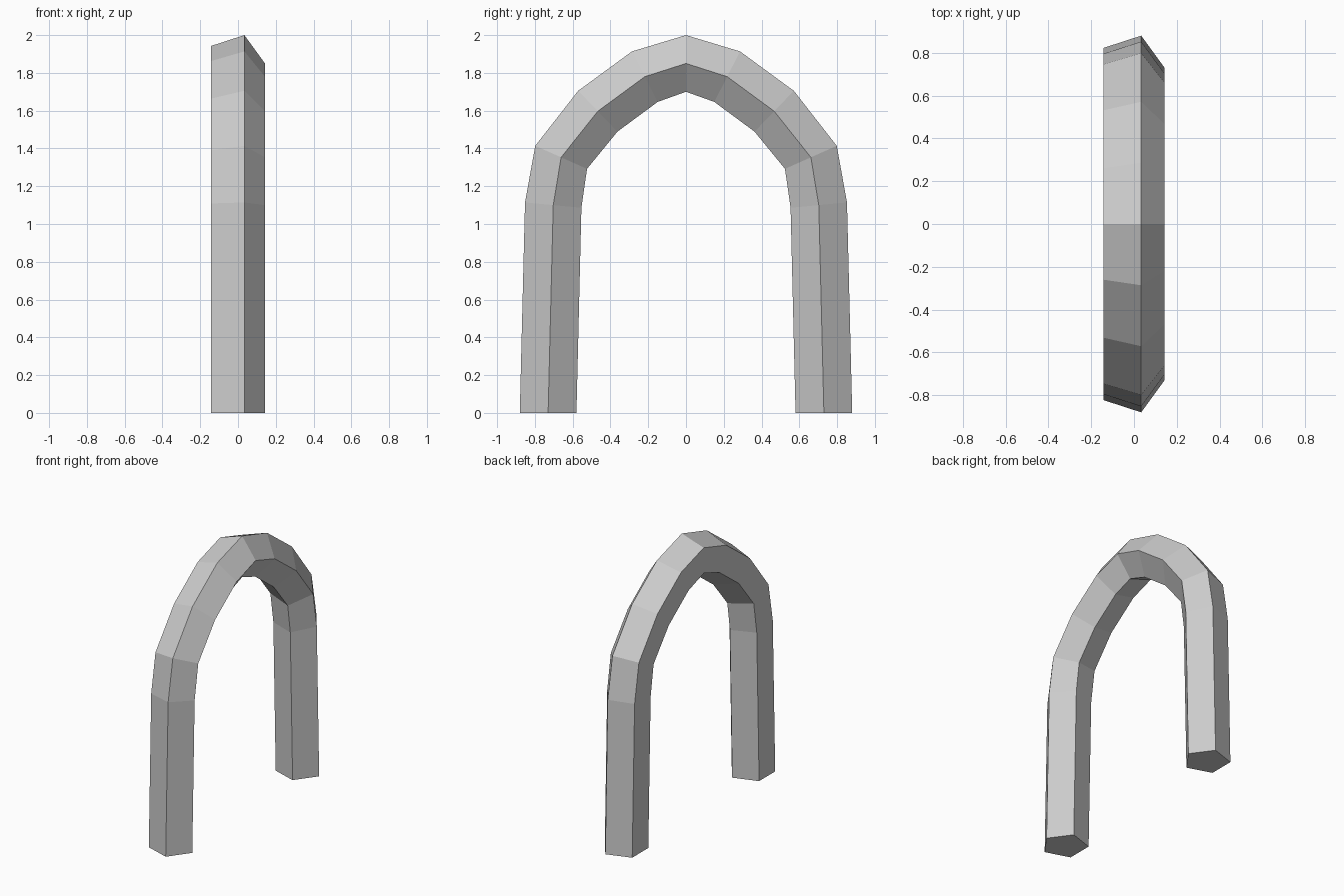
import bpy, bmesh, math
from mathutils import Vector

if "Cube" in bpy.data.objects:
    bpy.data.objects.remove(bpy.data.objects["Cube"])

# Centre line of one leg up to the crown (y, z), mirrored for the other leg
half = [(0.73, 0), (0.703, 1.10), (0.661, 1.353), (0.467, 1.597), (0.218, 1.78)]
path = [Vector(p) for p in half + [(0, 1.85)] + [(-y, z) for y, z in reversed(half)]]

# Regular pentagon cross-section: (x, offset along the path normal)
R = 0.1577
section = [(R * math.cos(math.tau * i / 5) - 0.015, R * math.sin(math.tau * i / 5))
           for i in range(5)]


def path_normal(i):
    # Feet are cut level with the ground
    if i == 0:
        return Vector((1, 0))
    if i == len(path) - 1:
        return Vector((-1, 0))
    t = (path[i] - path[i - 1]).normalized() + (path[i + 1] - path[i]).normalized()
    return Vector((t.y, -t.x)).normalized()


# Sweep the pentagon along the arch
bm = bmesh.new()
rings = []
for i, p in enumerate(path):
    n = path_normal(i)
    rings.append([bm.verts.new((x, p.x + n.x * o, p.y + n.y * o)) for x, o in section])
for a, b in zip(rings, rings[1:]):
    for k in range(5):
        m = (k + 1) % 5
        bm.faces.new((a[k], a[m], b[m], b[k]))

# Foot caps
bm.faces.new(rings[0])
bm.faces.new(rings[-1])
bmesh.ops.recalc_face_normals(bm, faces=bm.faces[:])

mesh = bpy.data.meshes.new("arch")
bm.to_mesh(mesh)
bm.free()
bpy.context.collection.objects.link(bpy.data.objects.new("arch", mesh))
